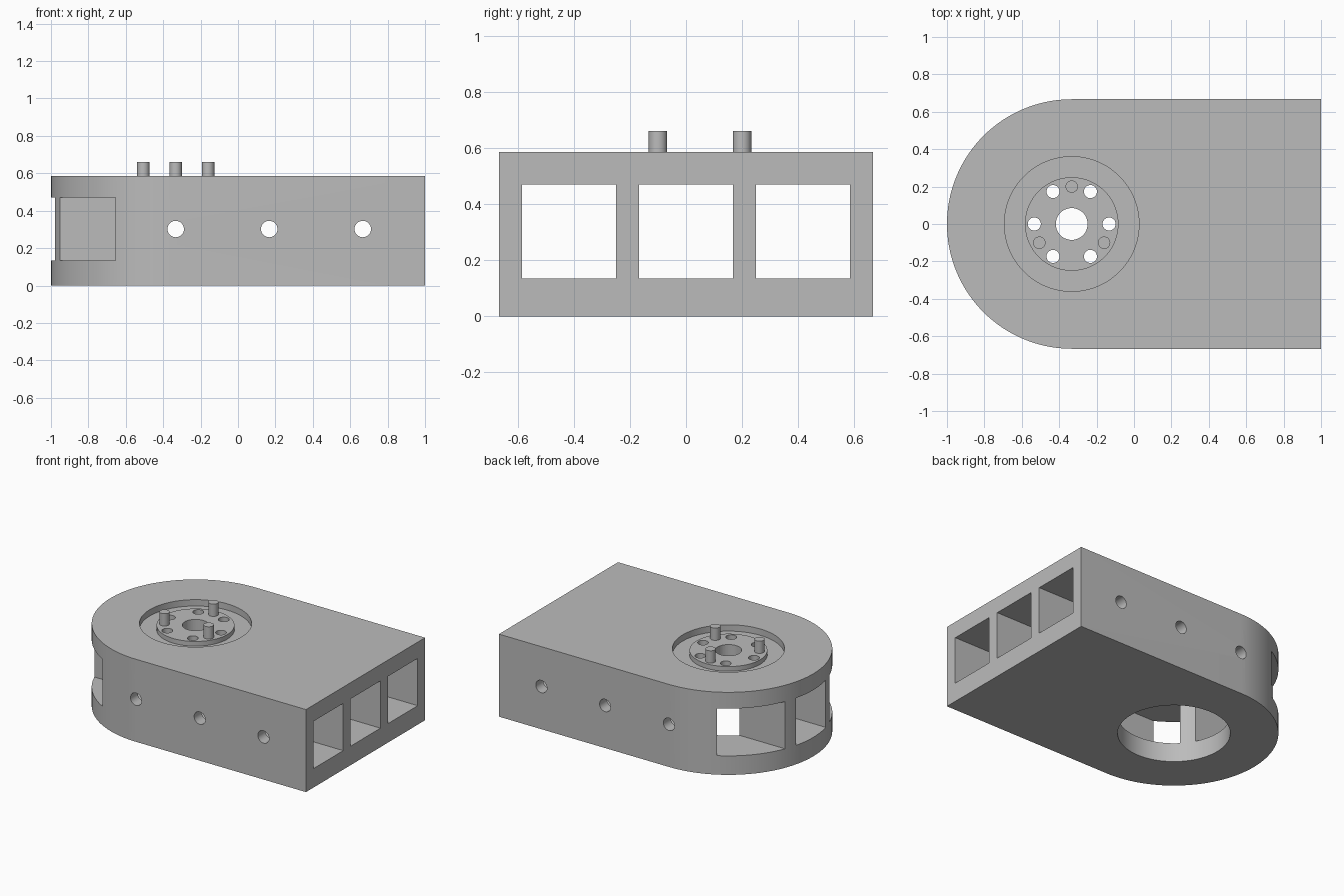
import bpy
import bmesh
from math import cos, sin, pi, radians
from mathutils import Matrix, Vector

cube = bpy.data.objects.get("Cube")
if cube:
    bpy.data.objects.remove(cube, do_unlink=True)

R = 0.667            # half width and end radius
CX = R - 1           # axis of the rounded end and the hub
TOP = 0.585

grey = bpy.data.materials.new("plain grey")
grey.use_nodes = True
COLOUR = (0.5, 0.5, 0.5, 1)
grey.diffuse_color = COLOUR
grey.node_tree.nodes["Principled BSDF"].inputs["Base Color"].default_value = COLOUR


def finish(name, bm):
    bmesh.ops.recalc_face_normals(bm, faces=bm.faces)
    mesh = bpy.data.meshes.new(name)
    bm.to_mesh(mesh)
    bm.free()
    mesh.materials.append(grey)
    obj = bpy.data.objects.new(name, mesh)
    bpy.context.collection.objects.link(obj)
    return obj


def add_cylinder(bm, x, y, r, z0, z1, sides=48):
    bmesh.ops.create_cone(bm, cap_ends=True, segments=sides, radius1=r, radius2=r,
                          depth=z1 - z0, matrix=Matrix.Translation((x, y, (z0 + z1) / 2)))


def polar(angle, radius=0.2):
    a = radians(angle)
    return CX + radius * cos(a), radius * sin(a)


def activate(obj):
    bpy.ops.object.select_all(action='DESELECT')
    obj.select_set(True)
    bpy.context.view_layer.objects.active = obj


def cut(obj, cutter):
    cutter.hide_render = True
    mod = obj.modifiers.new("cut", 'BOOLEAN')
    mod.operation = 'DIFFERENCE'
    mod.solver = 'EXACT'
    mod.object = cutter
    activate(obj)
    bpy.ops.object.modifier_apply(modifier=mod.name)
    bpy.data.objects.remove(cutter, do_unlink=True)


def smooth(obj):
    activate(obj)
    bpy.ops.object.shade_smooth_by_angle(angle=radians(30))


# Housing: block with one half-round end
bm = bmesh.new()
ARC = 64
outline = [(1, -R), (1, R)]
outline += [(CX + R * cos(pi / 2 + pi * i / ARC), R * sin(pi / 2 + pi * i / ARC))
            for i in range(ARC + 1)]
base = bm.faces.new([bm.verts.new((x, y, 0)) for x, y in outline])
walls = bmesh.ops.extrude_face_region(bm, geom=[base])
bmesh.ops.translate(bm, vec=(0, 0, TOP),
                    verts=[v for v in walls["geom"] if isinstance(v, bmesh.types.BMVert)])
housing = finish("housing", bm)

# Three square tunnels along the length
bm = bmesh.new()
for y in (-0.417, 0, 0.417):
    bmesh.ops.create_cube(bm, size=1, matrix=Matrix.Translation((0, y, 0.302))
                          @ Matrix.Diagonal((3, 0.335, 0.335, 1)))
cut(housing, finish("tunnel_cutter", bm))

# Round bore for the hub
bm = bmesh.new()
add_cylinder(bm, CX, 0, 0.36, -0.1, 1, 96)
cut(housing, finish("bore_cutter", bm))

# Cross holes through the sides
bm = bmesh.new()
for x in (CX, CX + 0.5, CX + 1):
    bmesh.ops.create_cone(bm, cap_ends=True, segments=32, radius1=0.044, radius2=0.044, depth=2,
                          matrix=Matrix.Translation((x, 0, 0.302)) @ Matrix.Rotation(pi / 2, 4, 'X'))
cut(housing, finish("side_hole_cutter", bm))
smooth(housing)

# Hub: sunken flange with a raised plate, turned from a profile
bm = bmesh.new()
profile = [(0, 0.47), (0.36, 0.47), (0.36, 0.54), (0.25, 0.54), (0.25, 0.573), (0, 0.573)]
points = [bm.verts.new((CX + r, 0, z)) for r, z in profile]
edges = [bm.edges.new(pair) for pair in zip(points, points[1:])]
bmesh.ops.spin(bm, geom=points + edges, cent=(CX, 0, 0), axis=(0, 0, 1),
               angle=2 * pi, steps=96)
bmesh.ops.remove_doubles(bm, verts=bm.verts, dist=0.0005)
hub = finish("hub", bm)

# Centre hole and ring of six holes in the hub
bm = bmesh.new()
add_cylinder(bm, CX, 0, 0.085, 0.3, 0.8)
for k in range(6):
    add_cylinder(bm, *polar(60 * k), 0.035, 0.3, 0.8, 32)
cut(hub, finish("hub_hole_cutter", bm))
smooth(hub)

# Three drive pins standing on the hub
for k, side in enumerate(("back", "right", "left")):
    bm = bmesh.new()
    add_cylinder(bm, *polar(90 + 120 * k), 0.033, 0.57, 0.66, 32)
    smooth(finish(side + "_drive_pin", bm))
